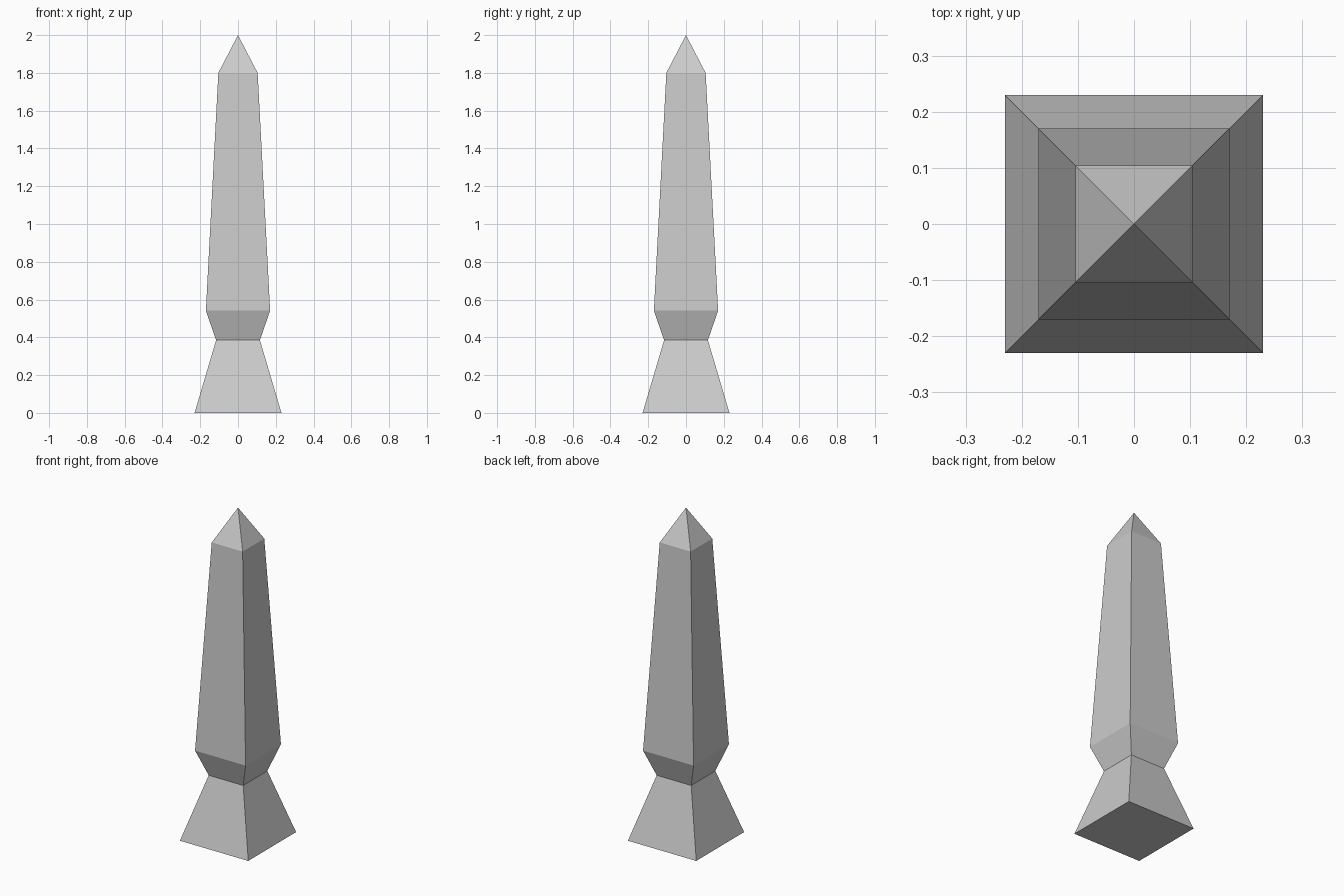
import bpy, bmesh

if "Cube" in bpy.data.objects:
    bpy.data.objects.remove(bpy.data.objects["Cube"])

# Square profile from bottom to top: (half width, height)
PROFILE = [(0.23, 0.0), (0.116, 0.385), (0.17, 0.541), (0.104, 1.80)]
APEX_Z = 2.0

bm = bmesh.new()

# Square rings of the flared foot, waist and tapering shaft
rings = [[bm.verts.new((sx * h, sy * h, z))
          for sx, sy in ((-1, -1), (1, -1), (1, 1), (-1, 1))]
         for h, z in PROFILE]
apex = bm.verts.new((0, 0, APEX_Z))

# Underside, side walls and pyramid tip
bm.faces.new(rings[0][::-1])
for i in range(4):
    j = (i + 1) % 4
    for low, high in zip(rings, rings[1:]):
        bm.faces.new((low[i], low[j], high[j], high[i]))
    bm.faces.new((rings[-1][i], rings[-1][j], apex))

mesh = bpy.data.meshes.new("obelisk")
bm.to_mesh(mesh)
bm.free()
bpy.context.collection.objects.link(bpy.data.objects.new("obelisk", mesh))
